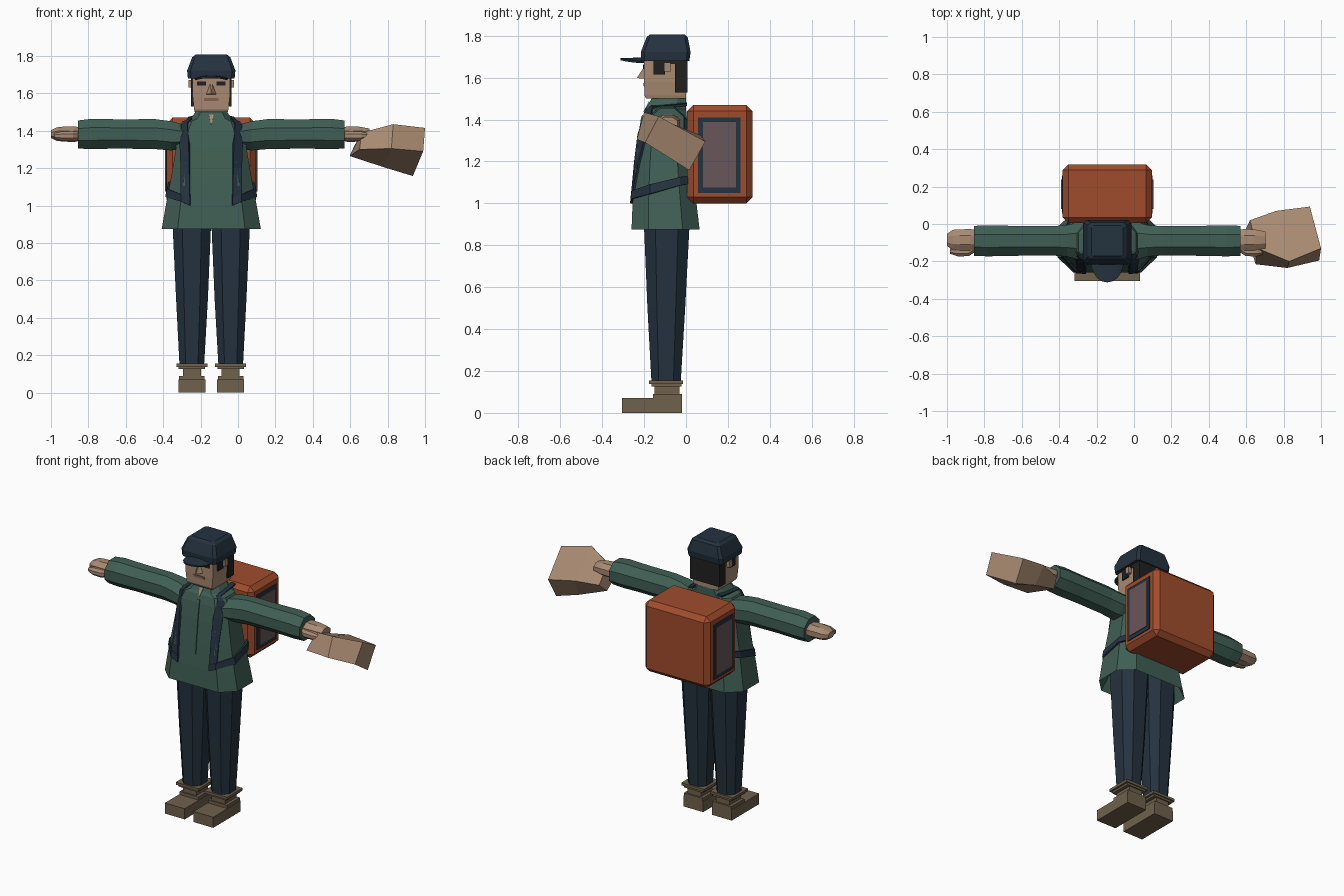
import bpy, bmesh, math
from mathutils import Vector

if "Cube" in bpy.data.objects:
    bpy.data.objects.remove(bpy.data.objects["Cube"])

CX = -0.143  # body centre line


def mat(name, r, g, b):
    m = bpy.data.materials.new(name)
    lin = [((c / 255 + 0.055) / 1.055) ** 2.4 for c in (r, g, b)]
    m.diffuse_color = (*lin, 1)
    m.use_nodes = True
    m.node_tree.nodes["Principled BSDF"].inputs["Base Color"].default_value = m.diffuse_color
    return m


GREEN = mat("coat green", 64, 95, 84)
NAVY = mat("navy", 36, 50, 63)
SKIN = mat("skin", 168, 138, 113)
BOOT = mat("boot brown", 112, 97, 76)
ORANGE = mat("pack orange", 160, 76, 44)
PANEL = mat("panel mauve", 105, 86, 90)
DARK = mat("hair black", 32, 32, 33)
LIP = mat("lip brown", 128, 100, 82)


def make(name, verts, faces, m):
    bm = bmesh.new()
    vs = [bm.verts.new(v) for v in verts]
    for f in faces:
        bm.faces.new([vs[i] for i in f])
    bmesh.ops.recalc_face_normals(bm, faces=bm.faces)
    me = bpy.data.meshes.new(name)
    bm.to_mesh(me)
    bm.free()
    me.materials.append(m)
    ob = bpy.data.objects.new(name, me)
    bpy.context.collection.objects.link(ob)
    return ob


def loft(name, rings, m):
    """Closed skin over rings with equal point counts."""
    n = len(rings[0])
    faces = [[r * n + i, r * n + (i + 1) % n, (r + 1) * n + (i + 1) % n, (r + 1) * n + i]
             for r in range(len(rings) - 1) for i in range(n)]
    faces += [list(range(n)), list(range((len(rings) - 1) * n, len(rings) * n))]
    return make(name, [p for r in rings for p in r], faces, m)


def octo(u, v, a, b, ku=0.42, kv=0.42):
    """Chamfered rectangle as 2D points."""
    p = [(a, kv * b), (ku * a, b), (-ku * a, b), (-a, kv * b)]
    p += [(-x, -y) for x, y in p]
    return [(u + x, v + y) for x, y in p]


def ring_z(z, *args):
    return [(x, y, z) for x, y in octo(*args)]


def ring_x(x, *args):
    return [(x, y, z) for y, z in octo(*args)]


def box(name, x0, x1, y0, y1, z0, z1, m):
    return loft(name, [[(x0, y0, z), (x1, y0, z), (x1, y1, z), (x0, y1, z)] for z in (z0, z1)], m)


def strip(name, pairs, m, thick=0.012):
    """Ribbon between paired edge points, thickened both ways."""
    faces = [(2 * i, 2 * i + 1, 2 * i + 3, 2 * i + 2) for i in range(len(pairs) - 1)]
    ob = make(name, [p for pair in pairs for p in pair], faces, m)
    mod = ob.modifiers.new("thickness", 'SOLIDIFY')
    mod.thickness, mod.offset = thick, 0
    return ob


# Coat: height, half width, front y, back y
COAT = [(0.875, .265, -.26, .065), (1.0, .243, -.255, .05), (1.15, .215, -.242, .03),
        (1.3, .19, -.225, .015), (1.4, .18, -.21, .005), (1.45, .155, -.195, 0),
        (1.465, .11, -.183, 0), (1.5, .085, -.165, 0)]
KX, KY = 0.68, 0.5


def coat_ring(z, a, f, b):
    return ring_z(z, CX, (f + b) / 2, a, (b - f) / 2, KX, KY)


hem_inside = coat_ring(0.98, .215, -.225, .03)
loft("coat", [hem_inside] + [coat_ring(*s) for s in COAT], GREEN)


def coat_at(z):
    for s, t in zip(COAT, COAT[1:]):
        if z <= t[0]:
            k = (z - s[0]) / (t[0] - s[0])
            return [p + (q - p) * k for p, q in zip(s, t)][1:]
    return COAT[-1][1:]


def on_front(side, dx, z, off=0.006):
    """Point just outside the coat front."""
    a, f, b = coat_at(z)
    y = f + max(0, (dx - KX * a) / (a - KX * a)) * (b - f) / 2 * (1 - KY)
    return (CX + side * dx, y - off, z)


def on_side(side, y, z, off=0.006):
    return (CX + side * (coat_at(z)[0] + off), y, z)


# Zip and open neck
strip("zip", [(on_front(1, -.011, z, 0.002), on_front(1, .011, z, 0.002))
              for z in (1.08, 1.15, 1.3, 1.4, 1.42)], GREEN, 0.008)
strip("open_neck", [(on_front(1, -w, z, 0.002), on_front(1, w, z, 0.002))
                    for w, z in ((.002, 1.435), (.009, 1.465), (.012, 1.485))], SKIN, 0.006)

# Head
def head_ring(z, a, f):
    return [(CX - a, f, z), (CX + a, f, z), (CX + a, 0, z), (CX - a, 0, z)]


loft("head", [head_ring(1.5, .088, -.19), head_ring(1.515, .092, -.198),
              head_ring(1.58, .099, -.2), head_ring(1.72, .1, -.2)], SKIN)
box("neck", CX - .06, CX + .06, -.14, -.02, 1.42, 1.52, SKIN)
make("nose", [(CX - .028, -.198, 1.595), (CX + .028, -.198, 1.595), (CX, -.235, 1.598),
              (CX - .006, -.198, 1.655), (CX + .006, -.198, 1.655)],
     [(0, 1, 2), (0, 2, 3), (1, 4, 2), (2, 4, 3), (0, 3, 4, 1)], SKIN)
box("mouth", CX - .038, CX + .038, -.204, -.196, 1.56, 1.575, LIP)
box("back_hair", CX - .108, CX + .108, -.052, .008, 1.53, 1.71, DARK)
for s, side in ((-1, "right"), (1, "left")):
    def bx(name, d0, d1, *rest):
        xs = sorted((CX + s * d0, CX + s * d1))
        return box(side + "_" + name, *xs, *rest)
    bx("eye", .027, .075, -.205, -.196, 1.642, 1.663, DARK)
    bx("sideburn", .09, .108, -.155, -.1, 1.615, 1.7, DARK)
    bx("hair_side", .09, .106, -.1, -.05, 1.665, 1.7, DARK)
    bx("ear", .09, .122, -.105, -.075, 1.63, 1.672, SKIN)

    # Boots
    m = .104  # leg offset
    bx("boot_sole", m - .072, m + .072, -.305, -.02, 0, .07, BOOT)
    bx("boot_heel", m - .068, m + .068, -.157, -.02, .06, .09, BOOT)
    bx("boot_ankle", m - .048, m + .048, -.15, -.03, .08, .13, BOOT)
    bx("boot_collar", m - .07, m + .07, -.165, -.022, .125, .14, BOOT)
    bx("boot_cuff", m - .083, m + .083, -.176, -.015, .138, .155, BOOT)

    # Trouser leg
    loft(side + "_trouser_leg",
         [ring_z(.15, CX + s * .104, -.095, .066, .07, .5, .5),
          ring_z(.5, CX + s * .103, -.094, .085, .09, .5, .5),
          ring_z(.88, CX + s * .104, -.092, .102, .108, .5, .5),
          ring_z(1.0, CX + s * .1, -.092, .1, .108, .5, .5)], NAVY)

    # Sleeve: reach, y radius, z radius, centre z
    sleeve = [(.10, .095, .05, 1.38), (.165, .098, .068, 1.37), (.215, .084, .078, 1.373),
              (.3, .078, .08, 1.382), (.5, .08, .078, 1.383), (.64, .083, .081, 1.383),
              (.712, .08, .075, 1.38)]
    loft(side + "_sleeve", [ring_x(CX + s * d, -.09, z, ry, rz) for d, ry, rz, z in sleeve], GREEN)

    # Hand and thumb
    palm = [(.69, .05, .032), (.73, .058, .042), (.79, .056, .04)]
    palm += [(.825, .054, .036), (.857, .032, .02)] if s < 0 else [(.845, .045, .03)]
    loft(side + "_hand", [ring_x(CX + s * d, -.085, 1.382, ry, rz) for d, ry, rz in palm], SKIN)
    loft(side + "_thumb", [ring_x(CX + s * d, y, 1.372, ry, rz) for d, y, ry, rz in
                           ((.70, -.12, .025, .02), (.74, -.145, .027, .026),
                            (.80, -.148, .025, .024), (.84, -.145, .014, .014))], SKIN)

    # Shoulder strap, then lower strap round to the pack
    edge = [(.13, 1.455, .105, 1.46), (.158, 1.43, .125, 1.44), (.166, 1.33, .118, 1.33), (.162, 1.2, .116, 1.2),
            (.164, 1.06, .113, 1.0)]
    strip(side + "_shoulder_strap",
          [((CX + s * .12, .005, 1.47), (CX + s * .09, .005, 1.475))] +
          [(on_front(s, a, za), on_front(s, b, zb)) for a, za, b, zb in edge], NAVY)
    strip(side + "_lower_strap",
          [(on_front(s, .113, 1.0), on_front(s, .113, 1.042)),
           (on_front(s, .16, 1.02), on_front(s, .16, 1.06)),
           (on_side(s, -.17, 1.045), on_side(s, -.17, 1.09)),
           (on_side(s, -.03, 1.085), on_side(s, -.03, 1.125)),
           ((CX + s * .19, .03, 1.095), (CX + s * .19, .03, 1.135))], NAVY)

    # Pack side panel
    bx("pack_panel_border", .23, .243, .057, .26, 1.05, 1.41, NAVY)
    bx("pack_panel", .23, .247, .08, .238, 1.075, 1.388, PANEL)

# Cap crown: height, half width, front y, back y
crown = [(1.68, .125, -.213, .016), (1.722, .129, -.216, .022),
         (1.793, .102, -.188, .008), (1.807, .084, -.172, -.008)]
loft("cap_crown", [ring_z(z, CX, (f + b) / 2, a, (b - f) / 2, .86, .86)
                   for z, a, f, b in crown], NAVY)

# Cap visor
visor = []
for i in range(11):
    t = math.pi * i / 10
    dx = .086 * math.cos(t)
    z = 1.692 - .014 * (dx / .086) ** 2
    visor.append(((CX + dx, -.19, z), (CX + dx, -.2 - .112 * math.sin(t), z - .004)))
strip("cap_visor", visor, NAVY, 0.01)

# Backpack
pack = box("backpack", CX - .238, CX + .238, .005, .318, 1.0, 1.47, ORANGE)
bev = pack.modifiers.new("chamfer", 'BEVEL')
bev.width, bev.segments = .03, 1

# Large flared block on the left hand
loft("hand_block",
     [[(.66, -.13, 1.39), (.62, .02, 1.315), (.597, -.03, 1.265), (.65, -.215, 1.30)],
      [(.83, -.2, 1.435), (.76, .07, 1.325), (.78, .01, 1.205), (.82, -.235, 1.305)],
      [(1.0, -.13, 1.415), (.94, .093, 1.295), (.935, .015, 1.158), (.99, -.195, 1.29)]], SKIN)
